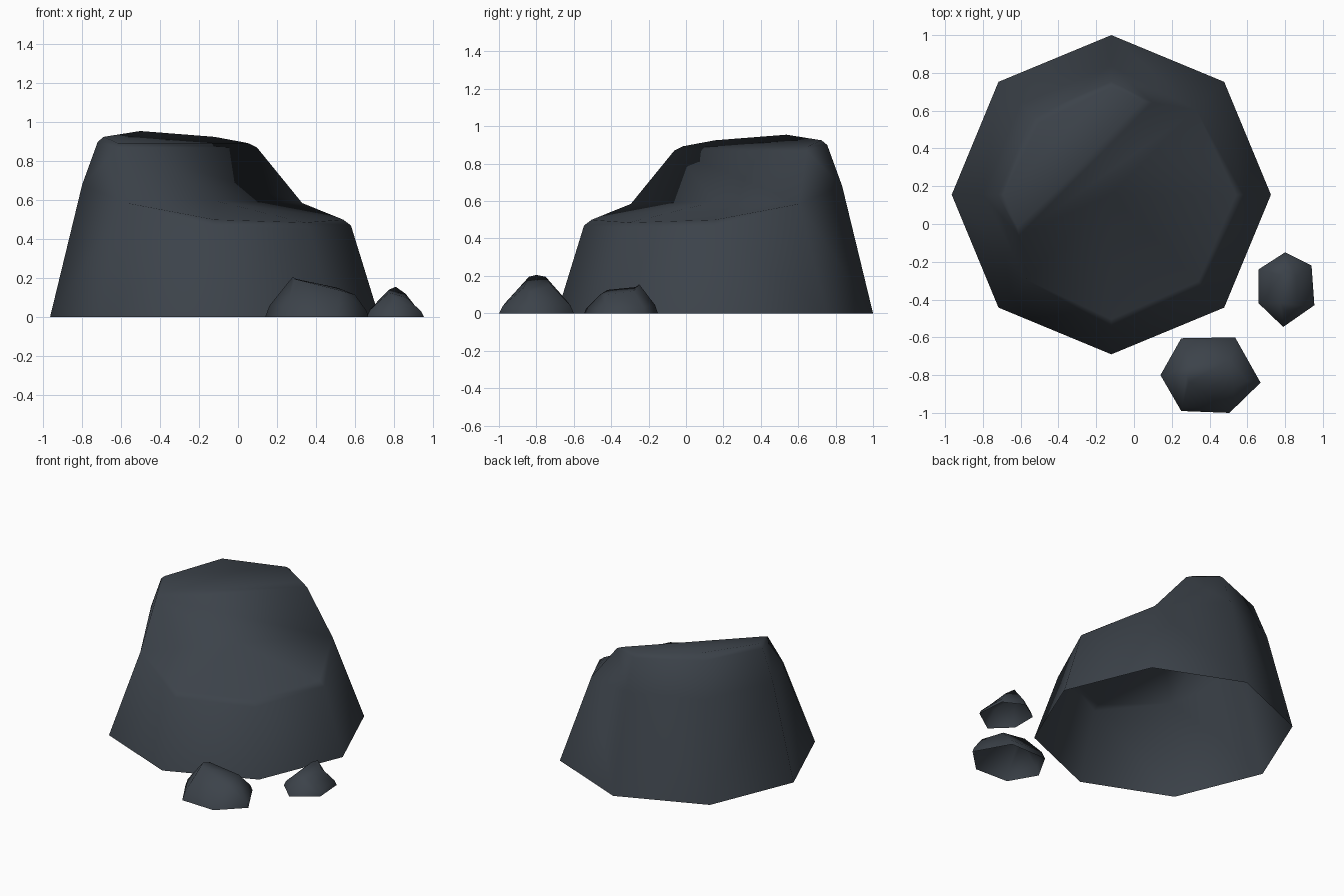
import bpy, bmesh
from math import radians, cos, sin

if "Cube" in bpy.data.objects:
    bpy.data.objects.remove(bpy.data.objects["Cube"])

stone = bpy.data.materials.new("dark_stone")
stone.diffuse_color = (0.045, 0.055, 0.068, 1)
stone.use_nodes = True
stone.node_tree.nodes["Principled BSDF"].inputs["Base Color"].default_value = stone.diffuse_color


def finish(name, bm):
    bmesh.ops.recalc_face_normals(bm, faces=bm.faces)
    for f in bm.faces:
        f.smooth = True
    me = bpy.data.meshes.new(name)
    bm.to_mesh(me)
    bm.free()
    me.materials.append(stone)
    ob = bpy.data.objects.new(name, me)
    bpy.context.collection.objects.link(ob)
    return ob


# Stepped boulder: octagonal, mirrored about the 135 degree axis, open below
CX, CY, R = -0.12, 0.155, 0.845
bm = bmesh.new()


def vert(offset, r, z):
    a = radians(135 + offset)
    return bm.verts.new((CX + r * cos(a), CY + r * sin(a), z))


# shared verts on the mirror axis: tall back corner, low front corner
back = [vert(0, r, z) for r, z in ((R, 0), (.68, .68), (.59, .92), (.54, .955))]
front = [vert(180, r, z) for r, z in ((R, 0), (.69, .45), (.65, .485))]
centre = vert(0, 0, .597)

sides = []
for s in (-1, 1):
    high = [vert(45 * s, r, z) for r, z in ((R, 0), (.68, .68), (.60, .90), (.57, .925))]
    foot = [vert(90 * s, r, z) for r, z in ((R, 0), (.636, .585))]
    low = [vert(135 * s, r, z) for r, z in ((R, 0), (.70, .47), (.66, .50))]
    lip = [vert(69 * s, .535, .87), vert(64 * s, .525, .893)]
    sides.append((high, foot, low, lip))
    for i in range(3):
        bm.faces.new((back[i], back[i + 1], high[i + 1], high[i]))
    bm.faces.new((high[0], high[1], foot[1], foot[0]))
    bm.faces.new((high[1], high[2], lip[0], foot[1]))
    bm.faces.new((high[2], high[3], lip[1], lip[0]))
    bm.faces.new((foot[0], foot[1], low[1], low[0]))
    bm.faces.new((foot[1], low[2], low[1]))
    for i in range(2):
        bm.faces.new((low[i], low[i + 1], front[i + 1], front[i]))
    # lower ledge half
    bm.faces.new((centre, foot[1], low[2], front[2]))

(h1, f1, l1, p1), (h2, f2, l2, p2) = sides
bm.faces.new((h1[3], back[3], h2[3]))                 # upper ledge
bm.faces.new((h1[3], h2[3], p2[1], p1[1]))
bm.faces.new((p1[0], p1[1], p2[1], p2[0]))            # soft cliff edge
bm.faces.new((p1[0], p2[0], f2[1], centre, f1[1]))    # sloping cliff
finish("stepped_boulder", bm)


# Small loose stones: base outline, slightly raised waist and an off-centre cap
def small_stone(name, base, cap):
    bm = bmesh.new()
    mid = [tuple(b[i] * .85 + c[i] * .15 for i in (0, 1)) + (c[2] * .28,)
           for b, c in zip(base, cap)]
    rings = [[bm.verts.new(p) for p in ring]
             for ring in ([(x, y, 0) for x, y in base], mid, cap)]
    n = len(base)
    for lo, hi in zip(rings, rings[1:]):
        for i in range(n):
            j = (i + 1) % n
            bm.faces.new((lo[i], lo[j], hi[j], hi[i]))
    bmesh.ops.triangulate(bm, faces=[bm.faces.new(rings[-1])])
    finish(name, bm)


small_stone("front_stone",
            [(.14, -.80), (.25, -.605), (.535, -.60), (.67, -.84), (.505, -1.0), (.25, -.99)],
            [(.28, -.80, .205), (.30, -.75, .195), (.51, -.72, .15),
             (.60, -.83, .115), (.53, -.87, .135), (.29, -.84, .195)])
small_stone("side_stone",
            [(.66, -.24), (.80, -.15), (.94, -.22), (.955, -.43), (.79, -.545), (.66, -.42)],
            [(.775, -.27, .14), (.81, -.25, .155), (.86, -.28, .12),
             (.865, -.43, .10), (.80, -.46, .10), (.775, -.42, .125)])
